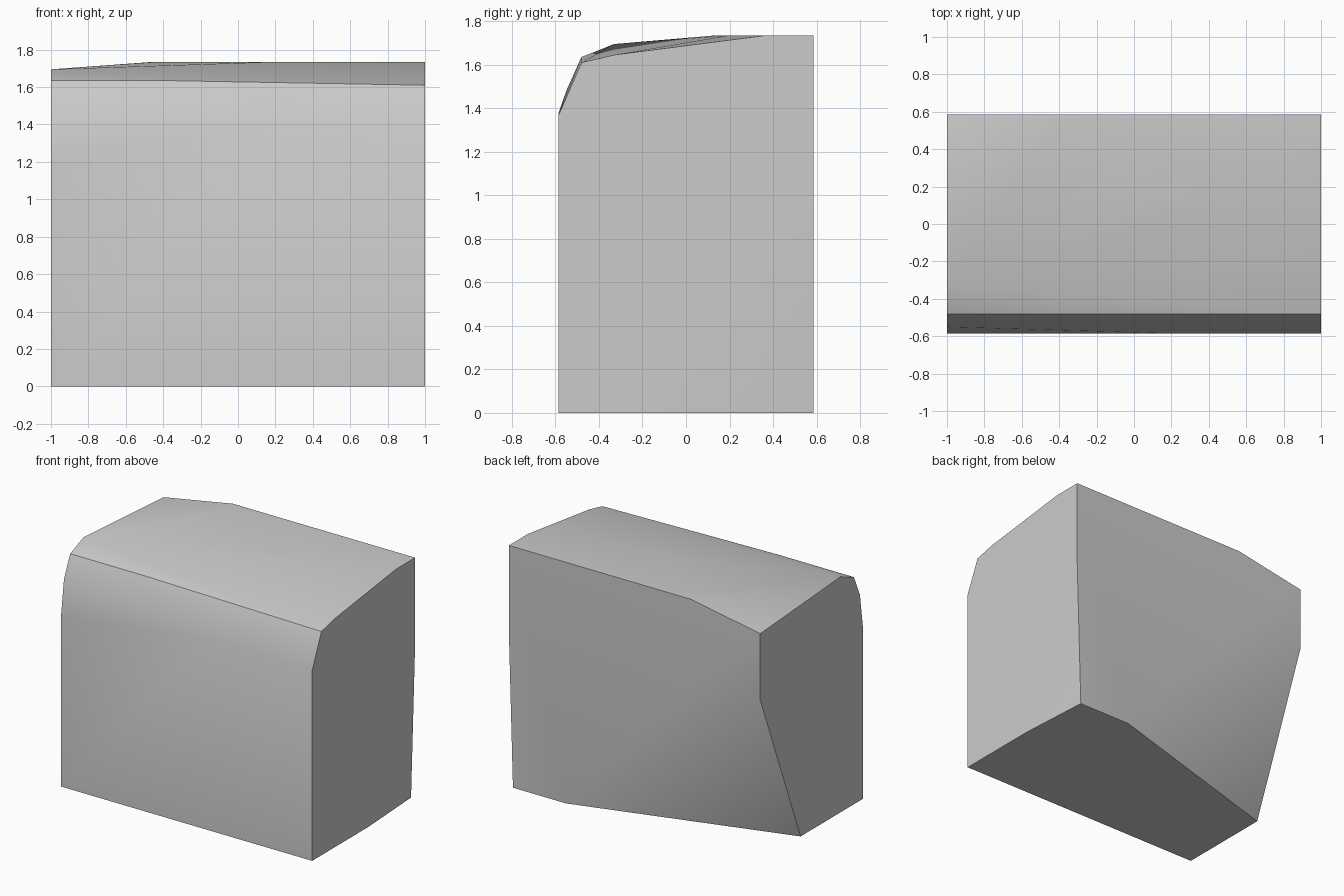
import bpy
import bmesh

cube = bpy.data.objects.get("Cube")
if cube:
    bpy.data.objects.remove(cube, do_unlink=True)

FRONT, BACK, TOP = -0.585, 0.585, 1.735


def make_material(name, color):
    mat = bpy.data.materials.new(name)
    mat.use_nodes = True
    mat.diffuse_color = color
    mat.node_tree.nodes["Principled BSDF"].inputs["Base Color"].default_value = color
    return mat


# End profiles as (y, z)
left_end = [(FRONT, 0), (FRONT, 1.37), (-0.48, 1.61), (-0.33, 1.645),
            (0.37, TOP), (BACK, TOP), (BACK, 1.1), (0.05, 0)]
right_end = [(FRONT, 0), (FRONT, 1.22), (-0.55, 1.48), (-0.48, 1.635),
             (-0.33, 1.695), (BACK, 1.635), (BACK, 1.16), (0.125, 0)]
points = [(1, y, z) for y, z in left_end] + [(-1, y, z) for y, z in right_end]

# Corners of the flat top, as (x, y)
points += [(x, y, TOP) for x, y in
           [(-0.45, BACK), (-0.43, 0.54), (0.2, 0.14), (0.6, 0.2)]]

# Worn front crease and undercut back foot
points += [(0.2, FRONT, 1.38), (-0.4, -0.481, 1.635),
           (0.968, BACK, 0), (0.544, BACK, 0)]

# Chiselled block wrapped around the profiles
bm = bmesh.new()
for p in points:
    bm.verts.new(p)
hull = bmesh.ops.convex_hull(bm, input=bm.verts)
loose = [v for v in bm.verts if not v.link_faces]
bmesh.ops.delete(bm, geom=loose, context="VERTS")
bmesh.ops.dissolve_limit(bm, angle_limit=0.01, verts=bm.verts, edges=bm.edges)
bmesh.ops.recalc_face_normals(bm, faces=bm.faces)
mesh = bpy.data.meshes.new("stone_block")
bm.to_mesh(mesh)
bm.free()

block = bpy.data.objects.new("stone_block", mesh)
bpy.context.collection.objects.link(block)
mesh.materials.append(make_material("stone grey", (0.6, 0.6, 0.6, 1)))

# Soft worn facets, crisp main corners
bpy.ops.object.select_all(action="DESELECT")
block.select_set(True)
bpy.context.view_layer.objects.active = block
bpy.ops.object.shade_smooth_by_angle(angle=0.6)
